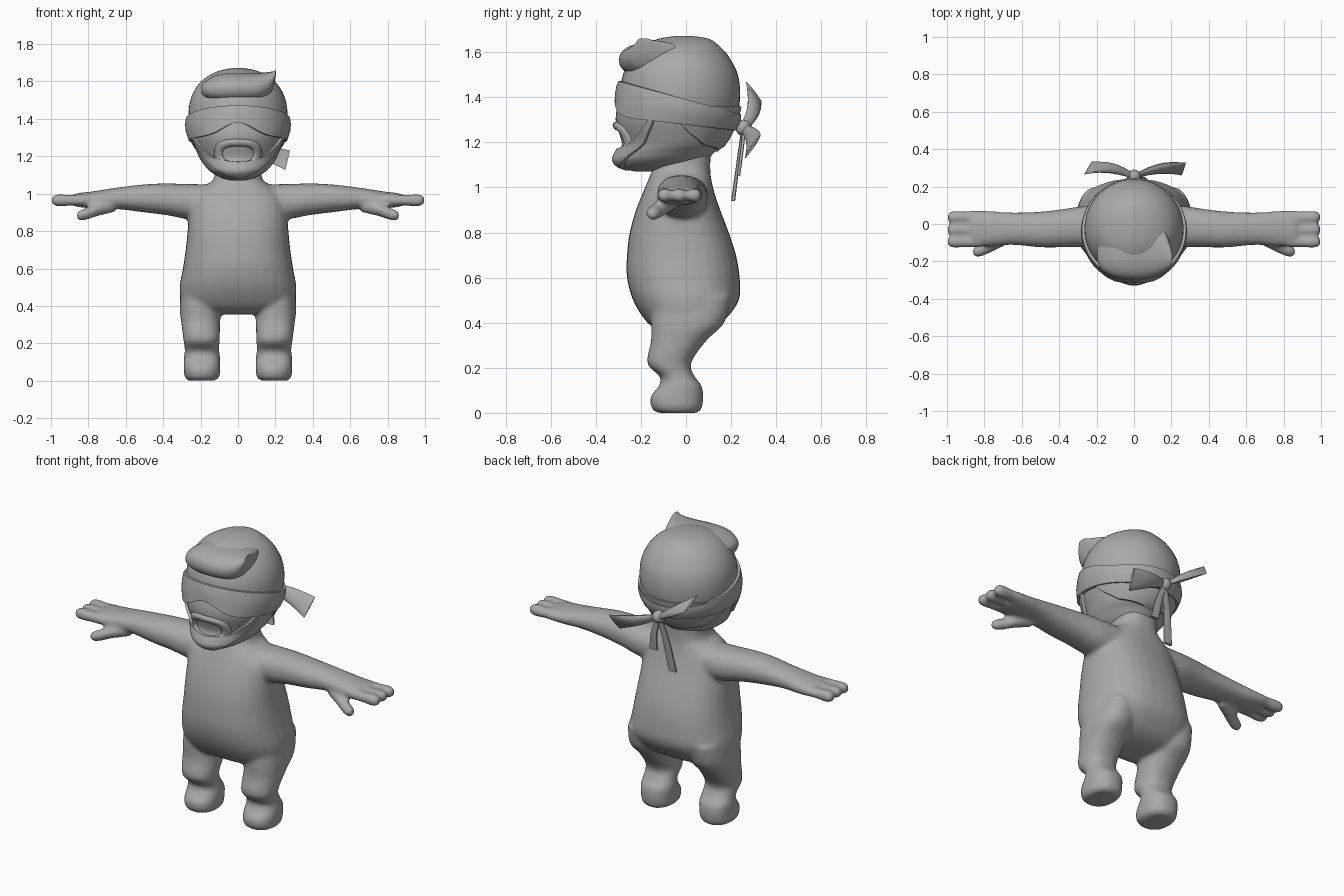
import bpy, bmesh, math
from mathutils import Vector

if "Cube" in bpy.data.objects:
    bpy.data.objects.remove(bpy.data.objects["Cube"])

grey = bpy.data.materials.new("plain_grey")
grey.diffuse_color = (0.4, 0.4, 0.4, 1)
grey.use_nodes = True
grey.node_tree.nodes["Principled BSDF"].inputs["Base Color"].default_value = grey.diffuse_color


def skin(bm, rings, wrap=False):
    """Bridge a list of equal rings of points; cap the ends unless wrapped."""
    vs = [[bm.verts.new(p) for p in r] for r in rings]
    n = len(vs[0])
    for i in range(len(vs) if wrap else len(vs) - 1):
        a, b = vs[i], vs[(i + 1) % len(vs)]
        for j in range(n):
            k = (j + 1) % n
            bm.faces.new((a[j], a[k], b[k], b[j]))
    if not wrap:
        bm.faces.new(vs[0])
        bm.faces.new(vs[-1])


def spline(rows, steps=5):
    """Catmull-Rom sampling of rows of numbers."""
    out = []
    for i in range(len(rows) - 1):
        p = [rows[max(i - 1, 0)], rows[i], rows[i + 1], rows[min(i + 2, len(rows) - 1)]]
        for s in range(steps):
            t = s / steps
            out.append([0.5 * (2 * b + (c - a) * t + (2 * a - 5 * b + 4 * c - d) * t * t
                               + (3 * b - a - 3 * c + d) * t ** 3) for a, b, c, d in zip(*p)])
    return out + [list(rows[-1])]


def loft(bm, rows, axis="z", side=1, power=2.0, n=32):
    """Superellipse sections: (position, a_min, a_max, b_min, b_max)."""
    rings = []
    for t, a0, a1, b0, b1 in spline(rows):
        ring = []
        for k in range(n):
            u = 2 * math.pi * k / n
            c, s = math.cos(u), math.sin(u)
            a = (a0 + a1) / 2 + (a1 - a0) / 2 * math.copysign(abs(c) ** (2 / power), c)
            b = (b0 + b1) / 2 + (b1 - b0) / 2 * math.copysign(abs(s) ** (2 / power), s)
            ring.append((side * a, b, t) if axis == "z" else (side * t, a, b))
        rings.append(ring)
    skin(bm, rings)


def finish(name, bm, angle=40):
    bmesh.ops.recalc_face_normals(bm, faces=bm.faces)
    me = bpy.data.meshes.new(name)
    bm.to_mesh(me)
    bm.free()
    me.materials.append(grey)
    ob = bpy.data.objects.new(name, me)
    bpy.context.collection.objects.link(ob)
    bpy.context.view_layer.objects.active = ob
    ob.select_set(True)
    bpy.ops.object.shade_smooth_by_angle(angle=math.radians(angle))
    ob.select_set(False)
    return ob


def table(points, x):
    """Linear lookup in (x, value) pairs."""
    for (x0, v0), (x1, v1) in zip(points, points[1:]):
        if x <= x1:
            return v0 + (v1 - v0) * max(0, x - x0) / (x1 - x0)
    return points[-1][1]


# Body: torso, legs, arms and fingers fused into one skin
bm = bmesh.new()
torso = [(.355, .17, -.08, .05), (.37, .25, -.13, .11), (.41, .30, -.18, .17), (.5, .312, -.235, .235),
         (.6, .295, -.262, .238), (.7, .28, -.262, .222), (.8, .27, -.25, .19), (.9, .262, -.222, .152),
         (.98, .245, -.19, .125), (1.04, .18, -.165, .112), (1.08, .13, -.15, .108), (1.18, .12, -.13, .11)]
loft(bm, [(z, -w, w, f, b) for z, w, f, b in torso], power=2.4)
leg = [(0, .125, .265, -.125, .05), (.02, .1, .285, -.152, .07), (.07, .095, .29, -.158, .077),
       (.12, .095, .29, -.12, .07), (.16, .1, .285, -.115, .04), (.22, .098, .292, -.172, .022),
       (.32, .095, .305, -.155, .09), (.4, .095, .312, -.155, .17), (.52, .1, .3, -.15, .2)]
arm = [(.1, -.13, .1, .86, 1.05), (.27, -.125, .095, .865, 1.052), (.38, -.125, .08, .885, 1.055),
       (.5, -.125, .066, .9, 1.05), (.65, -.112, .062, .918, 1.032), (.78, -.12, .07, .922, 1.012),
       (.86, -.12, .075, .93, 1.002), (.885, -.1, .06, .945, .985)]
thumb = [(.66, -.1, -.03, .9, .98), (.75, -.145, -.06, .88, .95), (.80, -.168, -.095, .862, .93),
         (.84, -.178, -.115, .855, .915), (.862, -.165, -.13, .865, .9)]
for s in (1, -1):
    loft(bm, leg, side=s, power=2.3)
    loft(bm, arm, "x", s, 2.2)
    loft(bm, thumb, "x", s)
    for y in (-.095, -.03, .037):
        loft(bm, [(x, y - r, y + r, .965 - r, .965 + r) for x, r in
                  ((.82, .03), (.9, .03), (.96, .033), (.988, .026), (1.0, .01))], "x", s)
body = finish("body", bm, 180)
rm = body.modifiers.new("fuse", "REMESH")
rm.mode, rm.voxel_size, rm.use_smooth_shade = "VOXEL", .011, True
sm = body.modifiers.new("soften", "SMOOTH")
sm.factor, sm.iterations = .5, 10

# Head
head = [(1.07, .03, -.22, -.1), (1.085, .09, -.28, .02), (1.12, .15, -.312, .09), (1.16, .185, -.298, .13),
        (1.2, .21, -.285, .175), (1.3, .25, -.312, .222), (1.4, .265, -.295, .24), (1.5, .255, -.28, .23),
        (1.58, .215, -.24, .19), (1.63, .16, -.19, .145), (1.66, .09, -.12, .1), (1.673, .02, -.04, .02)]
bm = bmesh.new()
loft(bm, [(z, -w, w, f, b) for z, w, f, b in head], n=48)
finish("head", bm, 60)
dense = spline(head)
W, F, B = [[(r[0], r[i]) for r in dense] for i in (1, 2, 3)]


def surf(a, z, off=0.0):
    """Point on the head at angle a from the front, lifted by off."""
    f, b = table(F, z), table(B, z)
    return ((table(W, z) + off) * math.sin(a), (f + b) / 2 - ((b - f) / 2 + off) * math.cos(a), z)


def shell(name, a0, a1, low, high, out, n=36, m=8):
    """Thick patch over the head between two height tables (degrees, z)."""
    bm, rings = bmesh.new(), []
    for i in range(n + 1):
        d = a0 + (a1 - a0) * i / n
        zs = [low(d) + (high(d) - low(d)) * k / m for k in range(m + 1)]
        rings.append([surf(math.radians(d), z, out) for z in zs]
                     + [surf(math.radians(d), z, -.01) for z in reversed(zs)])
    skin(bm, rings)
    finish(name, bm)


# Beard with sideburns, and hair at the nape
b_low = [(0, 1.075), (25, 1.09), (40, 1.12), (55, 1.18), (68, 1.28)]
b_high = [(0, 1.17), (25, 1.18), (40, 1.2), (55, 1.25), (68, 1.32)]
shell("beard", -68, 68, lambda d: table(b_low, abs(d)), lambda d: table(b_high, abs(d)), .017)
nape = [(0, 1.16), (55, 1.19), (75, 1.24), (95, 1.32)]
shell("nape_hair", 85, 275, lambda d: table(nape, abs(d - 180)), lambda d: 1.36, .01)

# Moustache ring around the mouth
bm, rings = bmesh.new(), []
for i in range(40):
    u = 2 * math.pi * i / 40
    c, s = [math.copysign(abs(v) ** .7, v) for v in (math.cos(u), math.sin(u))]
    ring = []
    for k in range(10):
        v = 2 * math.pi * k / 10
        x, z = (.105 + .023 * math.cos(v)) * c, 1.212 + (.06 + .02 * math.cos(v)) * s
        y = surf(math.asin(max(-1, min(1, x / table(W, z)))), z)[1]
        ring.append((x, y - .018 * math.sin(v), z))
    rings.append(ring)
skin(bm, rings, True)
finish("moustache", bm, 60)

# Blindfold sloping down to the back, notched over the nose
bm, rings = bmesh.new(), []
for i in range(72):
    a = 2 * math.pi * i / 72
    c = (1 - math.cos(a)) / 2
    d = min(a, 2 * math.pi - a)
    top, low = 1.472 - .147 * c, 1.315 - .062 * c + .065 * math.exp(-(d / .4) ** 2)
    prof = [(1, -.01), (1, .014), (.75, .02), (.4, .022), (0, .018), (0, -.01)]
    rings.append([surf(a, low + (top - low) * t, o) for t, o in prof])
skin(bm, rings, True)
finish("blindfold", bm)

# Forelock swept to one side
bm = bmesh.new()
loft(bm, [(-.195, -.2, -.12, 1.54, 1.58), (-.17, -.25, -.06, 1.51, 1.605), (-.1, -.285, 0, 1.488, 1.64),
          (0, -.298, .02, 1.485, 1.645), (.1, -.285, .02, 1.49, 1.645), (.16, -.26, -.02, 1.52, 1.65),
          (.19, -.235, -.1, 1.575, 1.655), (.203, -.215, -.16, 1.64, 1.662)], "x", power=2.3, n=24)
finish("forelock", bm, 60)

# Knot
bm = bmesh.new()
bmesh.ops.create_uvsphere(bm, u_segments=16, v_segments=10, radius=.036)
bmesh.ops.translate(bm, verts=bm.verts, vec=(0, .255, 1.265))
finish("knot", bm)

# Bow wings, flaring outward
knot = Vector((0, .255, 1.265))
for name, end, wide in (("upper_bow_wing", (-.245, .30, 1.425), (-.02, -.035, .045)),
                        ("lower_bow_wing", (.265, .295, 1.18), (.012, .035, .052))):
    bm, rings = bmesh.new(), []
    end, wide = Vector(end), Vector(wide)
    nor = (end - knot).cross(wide).normalized()
    for i in range(11):
        t = i / 10
        mid = knot.lerp(end, t) + Vector((0, .02 * math.sin(math.pi * t), 0))
        thick = .006 + .014 * math.sin(math.pi * t)
        rings.append([mid + wide * ((.3 + .7 * t) * math.cos(k * math.pi / 6))
                      + nor * (thick * math.sin(k * math.pi / 6)) for k in range(12)])
    skin(bm, rings)
    finish(name, bm)

# Hanging tails
for name, rows in (("long_tail", [(.94, -.085, -.035, .2, .218), (1.12, -.055, -.012, .225, .24),
                                  (1.26, -.015, .015, .245, .26)]),
                   ("short_tail", [(1.05, .025, .075, .225, .24), (1.16, .015, .055, .24, .255),
                                   (1.26, -.015, .015, .25, .265)])):
    bm = bmesh.new()
    loft(bm, rows, power=5, n=16)
    finish(name, bm)
